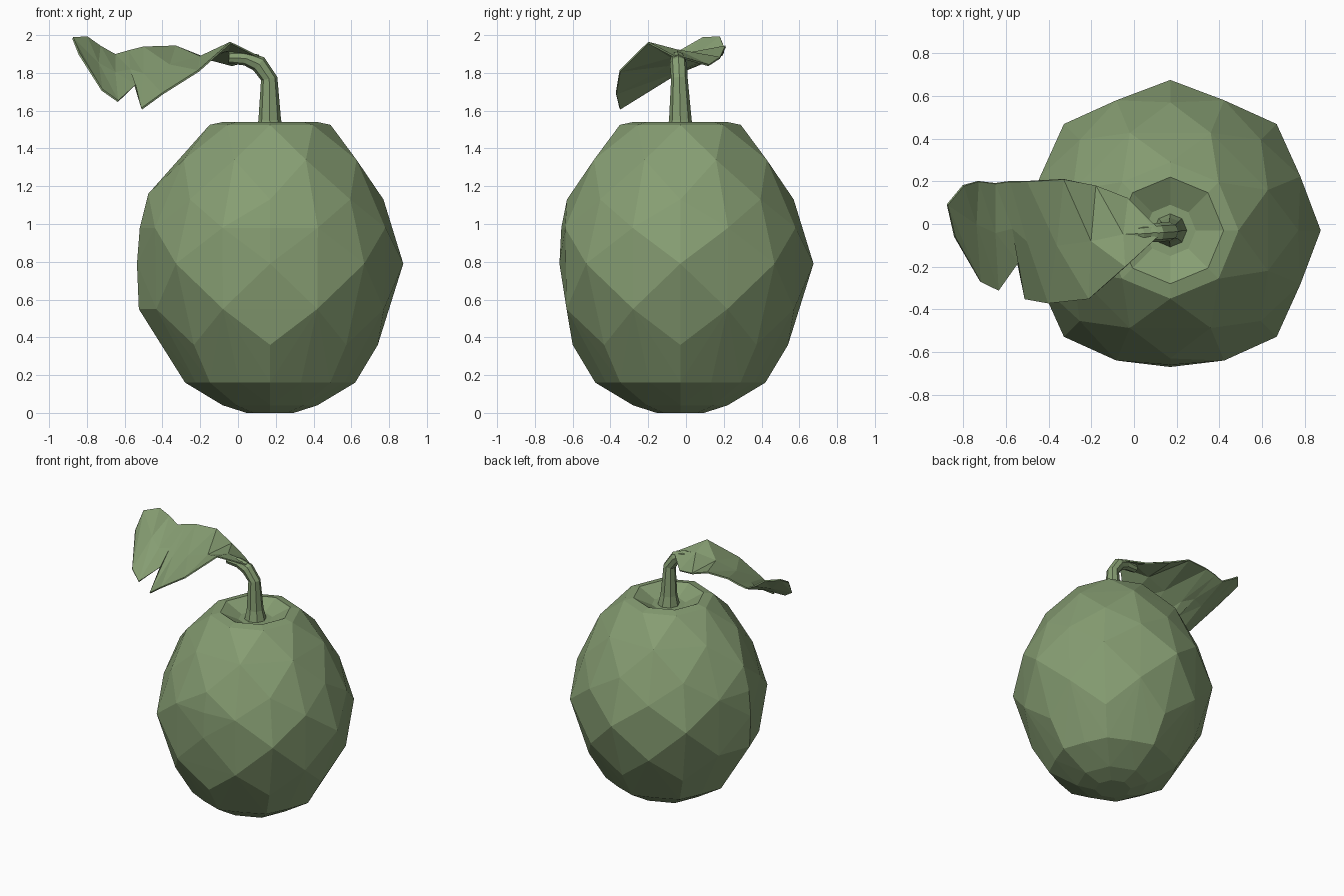
import bpy
import bmesh
import math
from mathutils import Vector

if "Cube" in bpy.data.objects:
    bpy.data.objects.remove(bpy.data.objects["Cube"])

CX, CY, SIDES = 0.17, -0.03, 8

green = bpy.data.materials.new("leaf_green")
green.diffuse_color = (0.24, 0.34, 0.17, 1)
green.use_nodes = True
green.node_tree.nodes["Principled BSDF"].inputs["Base Color"].default_value = green.diffuse_color


def make_object(name, verts=(), faces=(), bm=None):
    mesh = bpy.data.meshes.new(name)
    if bm:
        bm.to_mesh(mesh)
        bm.free()
    else:
        mesh.from_pydata(verts, [], faces)
    mesh.update()
    mesh.materials.append(green)
    obj = bpy.data.objects.new(name, mesh)
    bpy.context.collection.objects.link(obj)
    return obj


def ring(bm, z, r, twist, front=None):
    """Eight vertices round the fruit axis; twist 0.5 staggers them half a side."""
    verts = []
    for i in range(SIDES):
        a = math.tau * (i + twist) / SIDES
        rad = front if front and i == 6 else r
        verts.append(bm.verts.new((CX + rad * math.cos(a), CY + rad * math.sin(a), z)))
    return verts


# Fruit body: hull over staggered octagon rings (height, radius, twist) gives big flat facets
rings = [(0.0, 0.125, 0), (0.04, 0.25, 0), (0.16, 0.45, 0), (0.16, 0.425, 0.5),
         (0.36, 0.57, 0), (0.55, 0.652, 0.5), (0.79, 0.705, 0), (0.98, 0.66, 0.5),
         (1.13, 0.60, 0), (1.34, 0.495, 0.5), (1.525, 0.32, 0)]
bm = bmesh.new()
for z, r, t in rings:
    ring(bm, z, r, t, front=0.64 if z == 0.79 else None)
# flatter left flank
for z, r in [(0.55, 0.695), (0.98, 0.69), (1.16, 0.645)]:
    bm.verts.new((CX - r, CY, z))
# flatter front
bm.verts.new((CX, CY - 0.63, 0.98))
rim = ring(bm, 1.54, 0.25, 0)
bmesh.ops.convex_hull(bm, input=bm.verts[:])
loose = [v for v in bm.verts if not v.link_faces]
bmesh.ops.delete(bm, geom=loose, context='VERTS')
lid = [f for f in bm.faces if all(v.co.z > 1.535 for v in f.verts)]
bmesh.ops.delete(bm, geom=lid, context='FACES')
# dimple round the stem
dimple = ring(bm, 1.475, 0.12, 0)
for i in range(SIDES):
    j = (i + 1) % SIDES
    bm.faces.new((rim[i], rim[j], dimple[j], dimple[i]))
bm.faces.new(dimple)
bmesh.ops.recalc_face_normals(bm, faces=bm.faces[:])
make_object("fruit_body", bm=bm)

# Stem: octagonal tube that bends over toward the leaf (x, y, z, radius)
path = [(0.17, -0.03, 1.465, 0.08), (0.168, -0.03, 1.55, 0.06),
        (0.165, -0.035, 1.77, 0.044), (0.11, -0.04, 1.848, 0.045),
        (0.04, -0.045, 1.877, 0.038), (-0.05, -0.05, 1.88, 0.03)]
pts = [Vector(p[:3]) for p in path]
verts, faces = [], []
for k, p in enumerate(pts):
    tangent = (pts[min(k + 1, len(pts) - 1)] - pts[max(k - 1, 0)]).normalized()
    side = (Vector((0, 1, 0)) - tangent * tangent.y).normalized()
    other = tangent.cross(side)
    for i in range(SIDES):
        ang = math.tau * i / SIDES
        verts.append(p + path[k][3] * (math.cos(ang) * side + math.sin(ang) * other))
    for i in range(SIDES if k else 0):
        a, j = (k - 1) * SIDES, (i + 1) % SIDES
        faces.append((a + i, a + j, a + SIDES + j, a + SIDES + i))
faces.append(tuple(reversed(range(SIDES))))
faces.append(tuple(range((len(pts) - 1) * SIDES, len(pts) * SIDES)))
make_object("stem", verts, faces)

# Leaf: twisted blade, each row runs front edge, midrib, back edge
rows = [
    [(0.11, -0.06, 1.885), (0.11, -0.04, 1.892), (0.11, -0.02, 1.88)],
    [(-0.04, -0.20, 1.96), (-0.05, -0.05, 1.92), (-0.03, 0.12, 1.84)],
    [(-0.21, -0.35, 1.81), (-0.20, -0.08, 1.885), (-0.18, 0.18, 1.88)],
    [(-0.40, -0.37, 1.69), (-0.36, -0.10, 1.84), (-0.33, 0.21, 1.94)],
    [(-0.51, -0.35, 1.61), (-0.50, -0.08, 1.795), (-0.50, 0.20, 1.935)],
    [(-0.545, -0.18, 1.735), (-0.57, -0.02, 1.815), (-0.58, 0.20, 1.915)],
    [(-0.635, -0.31, 1.65), (-0.65, -0.04, 1.80), (-0.65, 0.19, 1.895)],
    [(-0.72, -0.27, 1.71), (-0.74, 0.0, 1.85), (-0.73, 0.20, 1.94)],
    [(-0.84, -0.06, 1.90), (-0.875, 0.09, 1.985), (-0.80, 0.18, 1.99)],
]
verts = [p for row in rows for p in row]
faces = []
for k in range(len(rows) - 1):
    for c in range(2):
        a = k * 3 + c
        faces += [(a, a + 1, a + 4), (a, a + 4, a + 3)]
leaf = make_object("leaf", verts, faces)
thick = leaf.modifiers.new("thickness", 'SOLIDIFY')
thick.thickness = 0.01
thick.offset = 0
